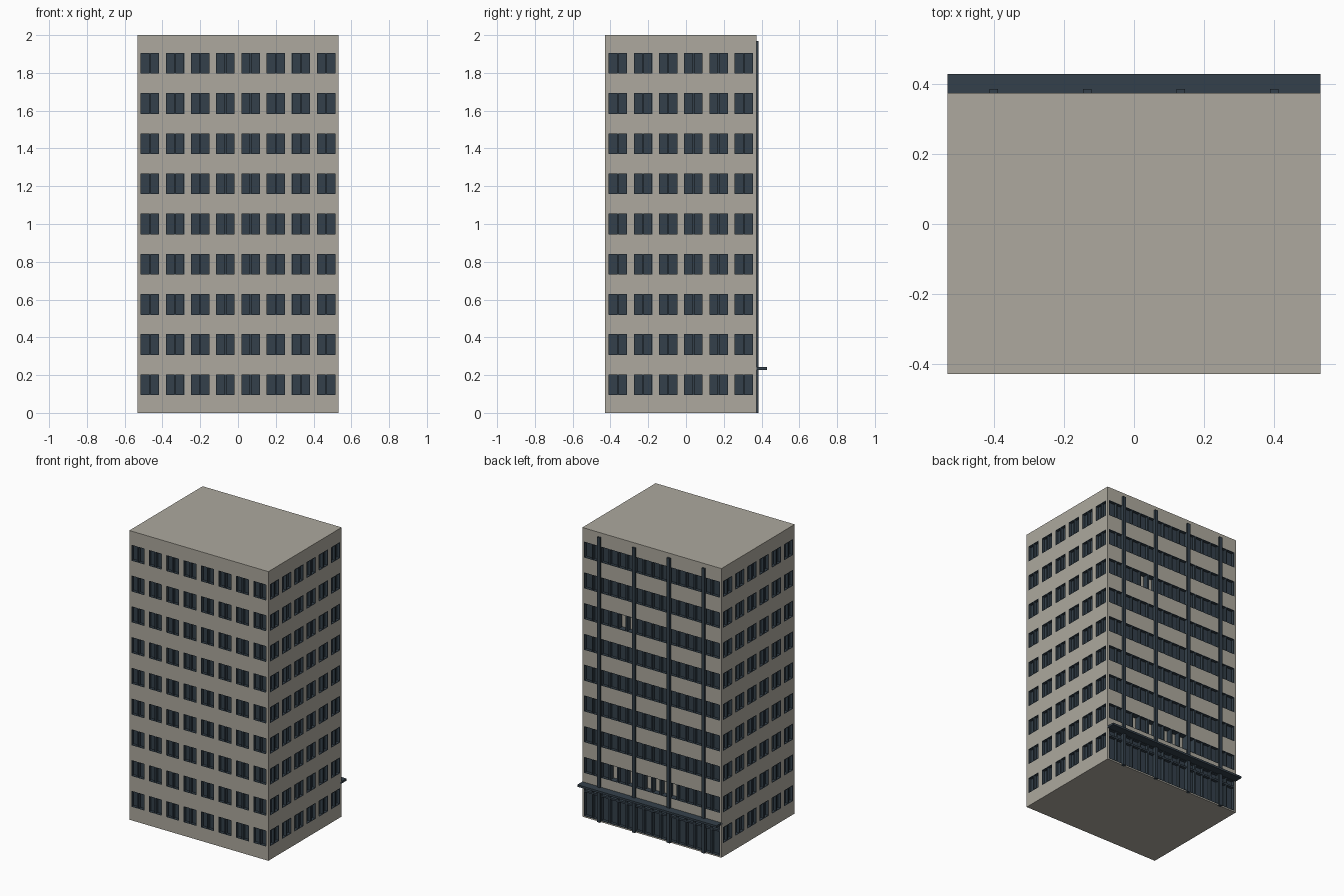
import bpy, bmesh, math
from mathutils import Matrix, Vector

if "Cube" in bpy.data.objects:
    bpy.data.objects.remove(bpy.data.objects["Cube"])

HX, Y0, Y1, H = 0.532, -0.428, 0.373, 2.0
DEPTH = 0.02
ROWS = [0.149 + 0.2127 * i for i in range(9)]
WIN_W, WIN_H, PITCH, MULL = 0.098, 0.11, 0.1333, 0.010


def material(name, rgb):
    m = bpy.data.materials.new(name)
    m.diffuse_color = (*rgb, 1)
    m.use_nodes = True
    m.node_tree.nodes["Principled BSDF"].inputs["Base Color"].default_value = m.diffuse_color
    return m


WALL = material("warm_grey_concrete", (0.418, 0.397, 0.342))
DARK = material("dark_blue_glass", (0.034, 0.051, 0.069))


def finish(name, bm):
    me = bpy.data.meshes.new(name)
    bm.to_mesh(me)
    bm.free()
    me.materials.append(WALL)
    me.materials.append(DARK)
    ob = bpy.data.objects.new(name, me)
    bpy.context.collection.objects.link(ob)
    return ob


def box(name, x0, x1, y0, y1, z0, z1, mat=1):
    bm = bmesh.new()
    bmesh.ops.create_cube(bm, size=1)
    for v in bm.verts:
        v.co = ((x0 + x1) / 2 + v.co.x * (x1 - x0),
                (y0 + y1) / 2 + v.co.y * (y1 - y0),
                (z0 + z1) / 2 + v.co.z * (z1 - z0))
    for f in bm.faces:
        f.material_index = mat
    return finish(name, bm)


def facade(name, half, frames, panes, placement):
    """Wall facing -y with flush dark frames and sunken panes (u0, u1, z0, z1, depth, mat)."""
    us = sorted({round(u, 5) for r in frames + panes for u in r[:2]} | {-half, half})
    zs = sorted({round(z, 5) for r in frames + panes for z in r[2:4]} | {0.0, H})
    bm = bmesh.new()

    def quad(points, mat):
        f = bm.faces.new([bm.verts.new(placement @ Vector(p)) for p in points])
        f.material_index = mat

    def inside(r, u, z):
        return r[0] < u < r[1] and r[2] < z < r[3]

    for a, b in zip(us, us[1:]):
        for c, d in zip(zs, zs[1:]):
            u, z = (a + b) / 2, (c + d) / 2
            if any(inside(r, u, z) for r in panes):
                continue
            mat = 1 if any(inside(r, u, z) for r in frames) else 0
            quad([(a, 0, c), (b, 0, c), (b, 0, d), (a, 0, d)], mat)
    # sunken panes with dark reveals
    for a, b, c, d, t, mat in panes:
        front = [(a, 0, c), (b, 0, c), (b, 0, d), (a, 0, d)]
        back = [(p[0], t, p[2]) for p in front]
        quad(back, mat)
        for i in range(4):
            j = (i + 1) % 4
            quad([front[i], front[j], back[j], back[i]], 1)
    bmesh.ops.remove_doubles(bm, verts=bm.verts, dist=1e-5)
    return finish(name, bm)


def paired_windows(count):
    """Separate two-pane windows on every floor."""
    frames, panes = [], []
    for z in ROWS:
        z0, z1 = z - WIN_H / 2, z + WIN_H / 2
        for i in range(count):
            u = (i - (count - 1) / 2) * PITCH
            frames.append((u - WIN_W / 2, u + WIN_W / 2, z0, z1))
            for s in (-1, 1):
                lo, hi = sorted((u + s * MULL / 2, u + s * (WIN_W / 2 - 0.003)))
                panes.append((lo, hi, z0 + 0.003, z1 - 0.003, DEPTH, 1))
    return frames, panes


def band_windows():
    """Continuous window bands, a few panes missing, shopfront at ground level."""
    frames, panes = [], []
    n, half = 16, 0.52
    step = 2 * half / n
    missing = {1: (5, 6, 7, 8, 10, 12), 6: (10, 11)}
    for row, z in enumerate(ROWS):
        z0, z1 = z - WIN_H / 2, z + WIN_H / 2
        levels = [(z0 + 0.003, z1 - 0.003)]
        if row == 0:
            z0, z1 = 0.008, 0.23
            levels = [(0.012, 0.175), (0.187, 0.225)]
        frames.append((-half, half, z0, z1))
        for i in range(n):
            u = half - (i + 0.5) * step      # wall is turned round, so u runs against x
            u = -half + (n - 1 - i + 0.5) * step
            gone = i in missing.get(row, ())
            for c, d in levels:
                panes.append((u - step / 2 + MULL / 2, u + step / 2 - MULL / 2, c, d,
                              0.04 if gone else DEPTH, 0 if gone else 1))
    return frames, panes


def place(x, y, angle):
    return Matrix.Translation((x, y, 0)) @ Matrix.Rotation(math.radians(angle), 4, 'Z')


# four walls
mid, half_side = (Y0 + Y1) / 2, (Y1 - Y0) / 2
facade("front_wall", HX, *paired_windows(8), place(0, Y0, 0))
facade("right_wall", half_side, *paired_windows(6), place(HX, mid, 90))
facade("left_wall", half_side, *paired_windows(6), place(-HX, mid, -90))
facade("back_wall", HX, *band_windows(), place(0, Y1, 180))

# roof and underside
for name, z, flip in (("roof", H, False), ("underside", 0, True)):
    bm = bmesh.new()
    pts = [(-HX, Y0, z), (HX, Y0, z), (HX, Y1, z), (-HX, Y1, z)]
    bm.faces.new([bm.verts.new(p) for p in (reversed(pts) if flip else pts)])
    finish(name, bm)

# tall fins and entrance canopy on the back
for i in range(4):
    x = -0.4 + i * 0.8 / 3
    box(f"back_fin_{i + 1}", x - 0.0115, x + 0.0115, Y1 - 0.01, 0.385, 0, 1.97)
box("entrance_canopy", -HX, HX, Y1 - 0.012, 0.428, 0.228, 0.242)
